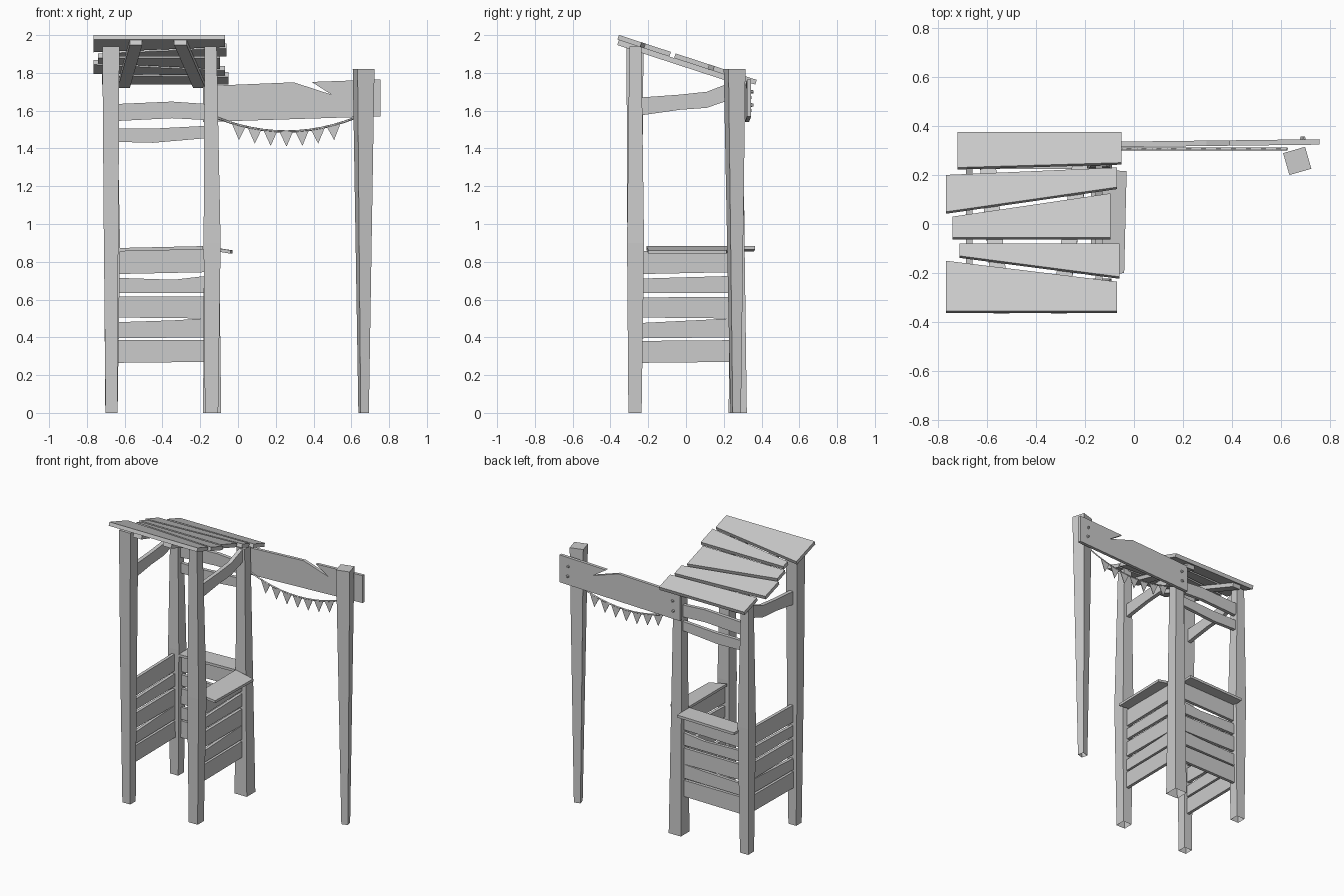
import bpy, bmesh, math
from mathutils import Vector, Matrix

cube = bpy.data.objects.get("Cube")
if cube:
    bpy.data.objects.remove(cube, do_unlink=True)

wood = bpy.data.materials.new("plain_grey")
wood.use_nodes = True
GREY = (0.6, 0.6, 0.6, 1)
wood.diffuse_color = GREY
wood.node_tree.nodes["Principled BSDF"].inputs["Base Color"].default_value = GREY


def finish(name, bm):
    bmesh.ops.recalc_face_normals(bm, faces=bm.faces)
    mesh = bpy.data.meshes.new(name)
    bm.to_mesh(mesh)
    bm.free()
    mesh.materials.append(wood)
    obj = bpy.data.objects.new(name, mesh)
    bpy.context.collection.objects.link(obj)
    return obj


def prism(name, outline, offset):
    """Flat outline pushed along an offset to make a board."""
    bm = bmesh.new()
    face = bm.faces.new([bm.verts.new(p) for p in outline])
    ext = bmesh.ops.extrude_face_region(bm, geom=[face], use_keep_orig=True)
    verts = [g for g in ext["geom"] if isinstance(g, bmesh.types.BMVert)]
    bmesh.ops.translate(bm, verts=verts, vec=offset)
    return finish(name, bm)


def post(name, sections, turn=0):
    """Square post through (x, y, z, width) sections, open underneath."""
    bm = bmesh.new()
    spin = Matrix.Rotation(math.radians(turn), 3, "Z")
    rings = []
    for x, y, z, w in sections:
        corners = [(-1, -1), (1, -1), (1, 1), (-1, 1)]
        rings.append([bm.verts.new(Vector((x, y, z)) + spin @ Vector((a * w / 2, b * w / 2, 0)))
                      for a, b in corners])
    for low, high in zip(rings, rings[1:]):
        for i in range(4):
            j = (i + 1) % 4
            bm.faces.new((low[i], low[j], high[j], high[i]))
    bm.faces.new(rings[-1])
    return finish(name, bm)


def along_x(points, y):
    return [(x, y, z) for x, z in points]


def along_y(points, x):
    return [(x, y, z) for y, z in points]


# Posts of the tower and the gate
post("front_right_post", [(-.67, -.27, 0, .062), (-.672, -.272, 1, .078), (-.673, -.27, 1.94, .09)])
post("front_left_post", [(-.14, -.27, 0, .07), (-.137, -.267, .9, .09), (-.145, -.268, 1.94, .064)])
post("back_right_post", [(-.67, .27, 0, .065), (-.667, .268, .9, .085), (-.672, .27, 1.755, .06)])
post("back_left_post", [(-.137, .274, 0, .096), (-.14, .27, .9, .08), (-.145, .268, 1.755, .065)])
post("gate_post", [(.665, .263, 0, .045), (.665, .257, 1.82, .093)], 16)


# Sloping roof: each plank is (left x, low y, high y, right x, low y, high y)
def roof_z(y, drop=0):
    return 1.885 - .326 * y - drop


down = Vector((0, -.326, -1)).normalized()
planks = [(-.72, .23, .375, -.05, .25, .375),
          (-.765, .05, .2, -.07, .15, .23),
          (-.74, -.055, .03, -.095, -.055, .125),
          (-.71, -.13, -.08, -.06, -.215, -.08),
          (-.765, -.355, -.15, -.07, -.355, -.235)]
for i, (xl, a, b, xr, c, d) in enumerate(planks):
    quad = [(xl, a), (xr, c), (xr, d), (xl, b)]
    prism(f"roof_plank_{i + 1}", [(x, y, roof_z(y)) for x, y in quad], down * .026)

# Crooked joists under the planks
for name, front, back in (("right_joist", -.54, -.605), ("left_joist", -.305, -.205)):
    quad = [(front - .033, -.355), (front + .033, -.355), (back + .032, .345), (back - .032, .345)]
    prism(name, [(x, y, roof_z(y, .027)) for x, y in quad], down * .028)

# Slatted walls on three sides; each slat is (start low, high, end low, high)
slats = [(.265, .385, .27, .385), (.395, .48, .4, .5), (.505, .615, .5, .615),
         (.635, .715, .635, .725), (.735, .86, .745, .865)]
for i, (a, b, c, d) in enumerate(slats):
    sag = .015 if i == 3 else 0
    rows = [(-.645, a), (-.17, c), (-.17, d), (-.34, (b + d) / 2 - sag), (-.645, b)]
    prism(f"back_slat_{i + 1}", along_x(rows, .26), (0, .022, 0))
    rows = [(-.24, a), (.245, c), (.245, d), (-.24, b - .004)]
    for side, x in (("left", -.15), ("right", -.68)):
        prism(f"{side}_slat_{i + 1}", along_y(rows, x), (.022, 0, 0))

# Ledges on the walls
prism("back_ledge", [(-.63, .225, .855), (-.185, .225, .865), (-.185, .365, .865), (-.63, .36, .855)],
      (0, 0, .018))
prism("left_ledge", [(-.175, -.21, .865), (-.04, -.2, .843), (-.03, .215, .843), (-.175, .225, .865)],
      (0, 0, .018))

# Bent rails across the back and braces on the sides
prism("upper_back_rail", along_x([(-.65, 1.545), (-.35, 1.56), (-.16, 1.55), (-.16, 1.635),
                                  (-.35, 1.648), (-.65, 1.635)], .265), (0, .025, 0))
prism("lower_back_rail", along_x([(-.65, 1.435), (-.45, 1.43), (-.16, 1.455), (-.16, 1.52),
                                  (-.45, 1.505), (-.65, 1.505)], .265), (0, .025, 0))
for side, x in (("left", -.157), ("right", -.685)):
    prism(f"{side}_brace", along_y([(-.24, 1.575), (-.03, 1.605), (.11, 1.615), (.24, 1.66), (.24, 1.75),
                                    (.11, 1.7), (-.03, 1.685), (-.24, 1.67)], x), (.028, 0, 0))

# Gate board with a split in its top edge
board = [(-.185, 1.54), (.6, 1.565), (.755, 1.57), (.755, 1.765), (.39, 1.752), (.495, 1.685),
         (.295, 1.75), (-.185, 1.73)]
prism("gate_board", [(x, .312 + .012 * (x + .185), z) for x, z in board], (0, .022, 0))

# Bolt heads
for i, (x, z) in enumerate([(.69, 1.63), (.685, 1.7), (-.135, 1.6), (-.13, 1.67)]):
    bm = bmesh.new()
    bmesh.ops.create_cone(bm, cap_ends=True, segments=6, radius1=.011, radius2=.008, depth=.016)
    place = Matrix.Translation((x, .34 + .012 * x, z)) @ Matrix.Rotation(-math.pi / 2, 4, "X")
    bm.transform(place)
    finish(f"bolt_{i + 1}", bm)


# Sagging rope with pennants
def rope_z(x):
    return 1.49 + .07 * ((x - .255) / .36) ** 2


ROPE_Y = .305
curve = bpy.data.curves.new("bunting_rope", "CURVE")
curve.dimensions = "3D"
curve.bevel_depth = .006
curve.bevel_resolution = 0
line = curve.splines.new("POLY")
line.points.add(12)
for i, p in enumerate(line.points):
    x = -.11 + .735 * i / 12
    p.co = (x, ROPE_Y, rope_z(x), 1)
curve.materials.append(wood)
rope = bpy.data.objects.new("bunting_rope", curve)
bpy.context.collection.objects.link(rope)

for i in range(7):
    x = .003 + .084 * i
    tri = [(x - .037, rope_z(x - .037)), (x + .037, rope_z(x + .037)), (x + .002, rope_z(x) - .08)]
    prism(f"pennant_{i + 1}", along_x(tri, ROPE_Y - .002), (0, .004, 0))
